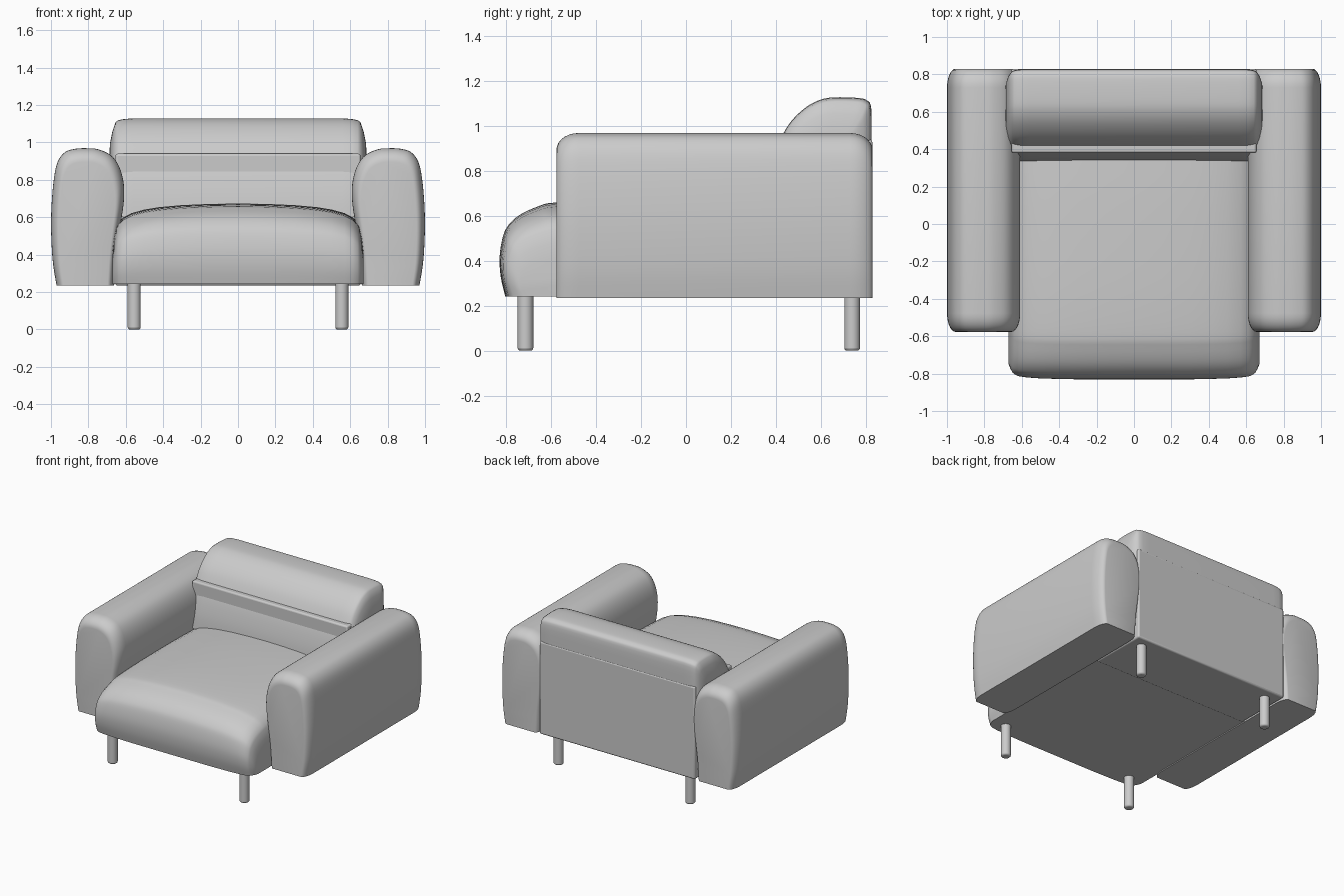
import bpy, bmesh, math

if "Cube" in bpy.data.objects:
    bpy.data.objects.remove(bpy.data.objects["Cube"])


def finish(obj, angle=40):
    bpy.ops.object.select_all(action='DESELECT')
    obj.select_set(True)
    bpy.context.view_layer.objects.active = obj
    bpy.ops.object.shade_smooth_by_angle(angle=math.radians(angle))


def spline(pts, n=4):
    """Smooth open curve through 2D points."""
    p = [pts[0]] + pts + [pts[-1]]
    out = []
    for a, b, c, d in zip(p, p[1:], p[2:], p[3:]):
        for i in range(n):
            t = i / n
            out.append(tuple(0.5 * (2 * q + (r - o) * t + (2 * o - 5 * q + 4 * r - s) * t * t
                                    + (3 * q - o - 3 * r + s) * t ** 3)
                             for o, q, r, s in zip(a, b, c, d)))
    return out + [pts[-1]]


def sweep(name, profile, stations, pivot, axis):
    """Loft a profile along x or y; each station is (position, u scale, z scale) about the pivot."""
    bm = bmesh.new()
    rings = []
    for pos, su, sv in stations:
        ring = []
        for u, v in profile:
            u = pivot[0] + (u - pivot[0]) * su
            v = pivot[1] + (v - pivot[1]) * sv
            ring.append(bm.verts.new((pos, u, v) if axis == 'x' else (u, pos, v)))
        rings.append(ring)
    n = len(profile)
    for a, b in zip(rings, rings[1:]):
        for i in range(n):
            j = (i + 1) % n
            bm.faces.new((a[i], a[j], b[j], b[i]))
    bm.faces.new(rings[0])
    bm.faces.new(rings[-1])
    bmesh.ops.recalc_face_normals(bm, faces=bm.faces)
    mesh = bpy.data.meshes.new(name)
    bm.to_mesh(mesh)
    bm.free()
    obj = bpy.data.objects.new(name, mesh)
    bpy.context.collection.objects.link(obj)
    finish(obj)
    return obj


def mirrored(half):
    """Mirror stations that start at x = 0."""
    return [(-p, u, v) for p, u, v in reversed(half[1:])] + half


# Seat cushion: rounded front, crowned towards the middle
seat = spline([(-0.805, 0.242), (-0.825, 0.33), (-0.83, 0.42), (-0.815, 0.51), (-0.79, 0.56),
               (-0.74, 0.605), (-0.66, 0.642), (-0.58, 0.66), (-0.3, 0.672), (0.1, 0.673),
               (0.4, 0.665)]) + [(0.4, 0.242)]
seat_half = [(0, 1, 1), (0.15, 1, 0.995), (0.3, 1, 0.98), (0.42, 0.998, 0.955), (0.5, 0.996, 0.925),
             (0.57, 0.992, 0.88), (0.615, 0.987, 0.825), (0.64, 0.978, 0.76), (0.65, 0.97, 0.72),
             (0.663, 0.95, 0.58), (0.672, 0.93, 0.4)]
sweep("seat", seat, mirrored(seat_half), (0.4, 0.242), 'x')

# Back cushion: sloped front, rounded top, bulging ends
back = spline([(0.335, 0.6), (0.35, 0.72), (0.385, 0.86), (0.435, 0.97), (0.48, 1.035), (0.54, 1.088),
               (0.6, 1.118), (0.66, 1.128), (0.76, 1.126), (0.805, 1.115), (0.825, 1.08),
               (0.827, 0.94)]) + [(0.827, 0.6)]
back_half = [(0, 1, 1), (0.56, 1, 1), (0.61, 0.995, 0.99), (0.64, 0.975, 0.97), (0.655, 0.94, 0.94),
             (0.672, 0.82, 0.78), (0.684, 0.65, 0.6), (0.69, 0.4, 0.35)]
sweep("back_cushion", back, mirrored(back_half), (0.62, 0.8), 'x')

# Arms: mushroom-like section with rounded ends
arm = spline([(0.662, 0.235), (0.65, 0.4), (0.628, 0.56), (0.611, 0.68), (0.611, 0.78), (0.635, 0.87),
              (0.68, 0.932), (0.75, 0.964), (0.81, 0.969), (0.87, 0.966), (0.925, 0.948),
              (0.965, 0.895), (0.985, 0.8), (0.997, 0.66), (0.999, 0.52), (0.99, 0.36),
              (0.97, 0.235)])
ends = []
for i in range(8):
    a = math.radians(90 * i / 7)
    ends.append((0.1 * (1 - math.sin(a)), 1 - 0.24 * (1 - math.cos(a)), 1 - 0.1 * (1 - math.cos(a))))
ends = [(d, 1 - 0.24 + (u - 0.76) if u < 1 else 1, v) for d, u, v in ends]
arm_stations = [(-0.577 + d, u, v) for d, u, v in reversed(ends)] \
    + [(0.83 - d, u, v) for d, u, v in ends]
arm_stations.sort()
for side, s in (("left", -1), ("right", 1)):
    sweep(side + "_arm", [(s * u, v) for u, v in arm], arm_stations, (s * 0.81, 0.235), 'y')

# Back base block below the cushion
bpy.ops.mesh.primitive_cube_add(size=1, location=(0, 0.605, 0.5875))
base = bpy.context.object
base.name = "back_base"
base.scale = (1.31, 0.45, 0.705)
bpy.ops.object.transform_apply(location=False, rotation=False, scale=True)
bev = base.modifiers.new("bevel", 'BEVEL')
bev.width = 0.012
bev.segments = 3
finish(base)

# Round legs
for y, row in ((-0.715, "front"), (0.74, "back")):
    for s, side in ((-1, "left"), (1, "right")):
        bpy.ops.mesh.primitive_cylinder_add(vertices=32, radius=0.035, depth=0.27,
                                            location=(s * 0.555, y, 0.135))
        leg = bpy.context.object
        leg.name = f"{row}_{side}_leg"
        bev = leg.modifiers.new("bevel", 'BEVEL')
        bev.width = 0.012
        bev.segments = 3
        finish(leg)
